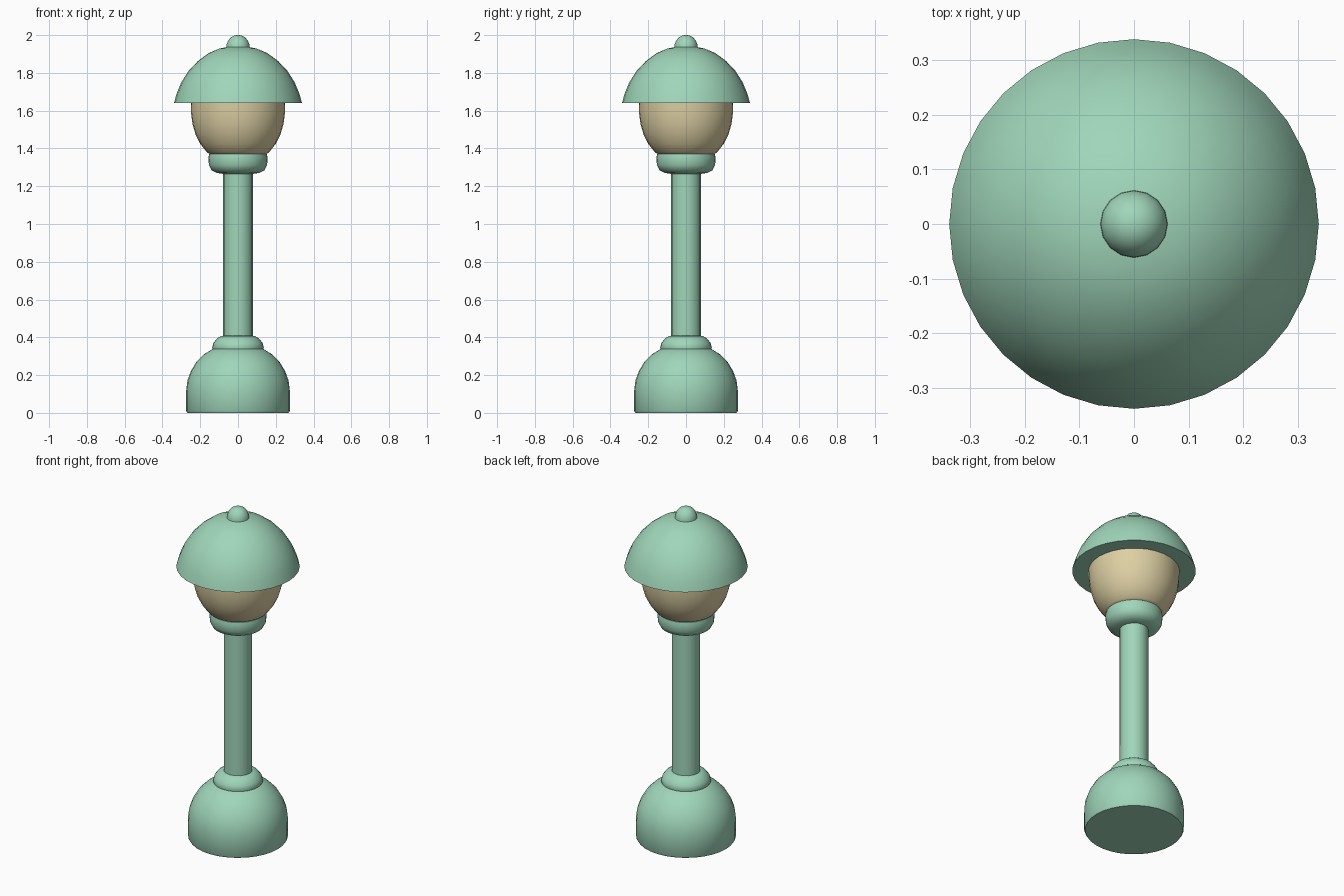
import bpy, bmesh
from math import radians, cos, sin, tau

if "Cube" in bpy.data.objects:
    bpy.data.objects.remove(bpy.data.objects["Cube"])


def material(name, rgb):
    m = bpy.data.materials.new(name)
    m.diffuse_color = (*rgb, 1)
    m.use_nodes = True
    m.node_tree.nodes["Principled BSDF"].inputs["Base Color"].default_value = m.diffuse_color
    return m


GREEN = material("soft_green", (0.35, 0.67, 0.49))
CREAM = material("warm_cream", (0.73, 0.63, 0.37))


def lathe(name, profile, mat, sides=32):
    """Turn a bottom-to-top (radius, height) profile into a closed solid."""
    bm = bmesh.new()
    rings = [[bm.verts.new((r * cos(tau * i / sides), r * sin(tau * i / sides), z))
              for i in range(sides)] for r, z in profile]
    for lo, hi in zip(rings, rings[1:]):
        for i in range(sides):
            j = (i + 1) % sides
            bm.faces.new((lo[i], lo[j], hi[j], hi[i]))
    bm.faces.new(rings[0][::-1])
    bm.faces.new(rings[-1])
    bmesh.ops.remove_doubles(bm, verts=bm.verts, dist=1e-5)
    me = bpy.data.meshes.new(name)
    bm.to_mesh(me)
    bm.free()
    me.materials.append(mat)
    ob = bpy.data.objects.new(name, me)
    bpy.context.collection.objects.link(ob)
    bpy.ops.object.select_all(action='DESELECT')
    ob.select_set(True)
    bpy.context.view_layer.objects.active = ob
    bpy.ops.object.shade_smooth_by_angle(angle=radians(40))
    return ob


# Domed foot
lathe("base", [(0.268, 0), (0.274, 0.01), (0.274, 0.12), (0.268, 0.17), (0.25, 0.22),
               (0.22, 0.27), (0.18, 0.31), (0.135, 0.338), (0.09, 0.35)], GREEN)
# Ring where the pole meets the foot
lathe("base_ring", [(0.128, 0.325), (0.137, 0.345), (0.13, 0.37),
                    (0.112, 0.393), (0.092, 0.406), (0.07, 0.41)], GREEN)
# Pole
lathe("pole", [(0.079, 0.39), (0.079, 1.29)], GREEN, 16)
# Collar holding the globe
lathe("collar", [(0.075, 1.265), (0.11, 1.27), (0.14, 1.285), (0.154, 1.312),
                 (0.157, 1.35), (0.153, 1.37), (0.145, 1.375)], GREEN)
# Lamp globe
lathe("globe", [(0.14, 1.365), (0.165, 1.38), (0.2, 1.425), (0.225, 1.475),
                (0.241, 1.53), (0.249, 1.59), (0.25, 1.65)], CREAM)
# Domed shade with a flat underside
lathe("shade", [(0.339, 1.64), (0.325, 1.69), (0.3, 1.75), (0.262, 1.81), (0.213, 1.862),
                (0.155, 1.905), (0.1, 1.928), (0.05, 1.939), (0.015, 1.942)], GREEN)
# Finial knob
lathe("finial", [(0.062, 1.93), (0.061, 1.948), (0.053, 1.97), (0.038, 1.988),
                 (0.02, 1.998), (0.006, 2.0)], GREEN, 16)
